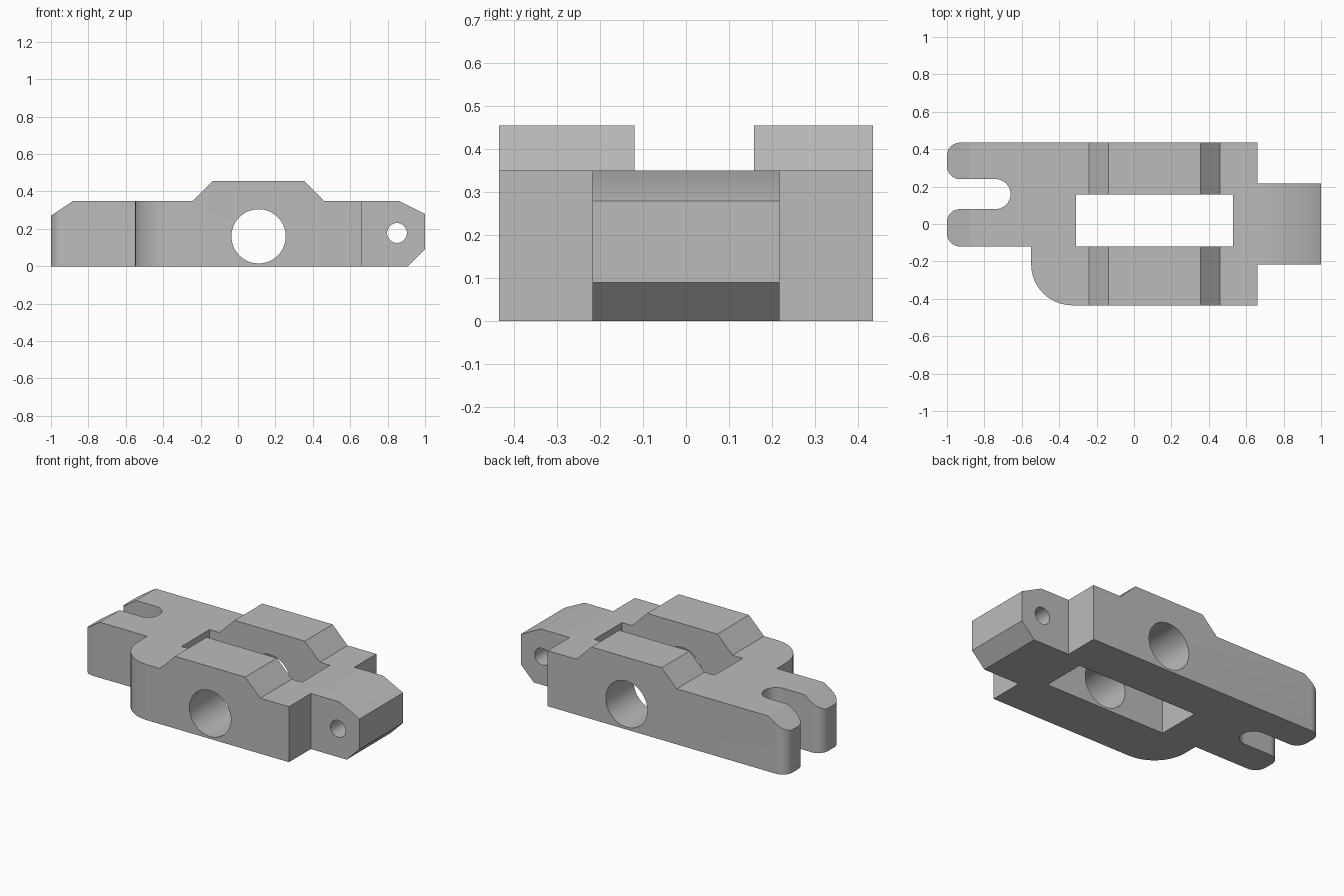
import bpy, bmesh, math
from mathutils import Vector

default = bpy.data.objects.get("Cube")
if default:
    bpy.data.objects.remove(default, do_unlink=True)

grey = bpy.data.materials.new("Cast grey")
grey.use_nodes = True
grey.diffuse_color = (0.5, 0.5, 0.5, 1)
grey.node_tree.nodes["Principled BSDF"].inputs["Base Color"].default_value = (0.5, 0.5, 0.5, 1)


def fillet(corners, steps=10):
    """Outline from (x, y, radius) right-angle corners."""
    pts = []
    for i, (x, y, r) in enumerate(corners):
        p = Vector((x, y))
        if not r:
            pts.append(p)
            continue
        a = (Vector(corners[i - 1][:2]) - p).normalized() * r
        b = (Vector(corners[(i + 1) % len(corners)][:2]) - p).normalized() * r
        for k in range(steps + 1):
            t = k / steps * math.pi / 2
            pts.append(p + a * (1 - math.sin(t)) + b * (1 - math.cos(t)))
    return [p for i, p in enumerate(pts) if (p - pts[i - 1]).length > 0.0001]


def circle(x, z, r, n=64):
    return [(x + r * math.cos(i * math.tau / n), z + r * math.sin(i * math.tau / n)) for i in range(n)]


def prism(name, outline, lo, hi, along_y=False):
    """Extrude an outline along z, or along y when it lies in the x-z plane."""
    bm = bmesh.new()
    place = (lambda p: (p[0], lo, p[1])) if along_y else (lambda p: (p[0], p[1], lo))
    face = bm.faces.new([bm.verts.new(place(p)) for p in outline])
    ext = bmesh.ops.extrude_face_region(bm, geom=[face])
    step = (0, hi - lo, 0) if along_y else (0, 0, hi - lo)
    bmesh.ops.translate(bm, vec=step, verts=[v for v in ext["geom"] if isinstance(v, bmesh.types.BMVert)])
    bmesh.ops.recalc_face_normals(bm, faces=bm.faces)
    mesh = bpy.data.meshes.new(name)
    bm.to_mesh(mesh)
    bm.free()
    mesh.materials.append(grey)
    obj = bpy.data.objects.new(name, mesh)
    bpy.context.collection.objects.link(obj)
    return obj


def combine(target, tool, operation):
    mod = target.modifiers.new(tool.name, "BOOLEAN")
    mod.operation, mod.solver, mod.object = operation, "EXACT", tool
    bpy.context.view_layer.objects.active = target
    bpy.ops.object.modifier_apply(modifier=mod.name)
    bpy.data.objects.remove(tool, do_unlink=True)


# Plan outline: body, narrow tongue, forked end and large rounded corner
tip = 0.07
plan = fillet([
    (-0.55, -0.435, 0.22), (0.66, -0.435, 0), (0.66, -0.217, 0), (1, -0.217, 0),
    (1, 0.217, 0), (0.66, 0.217, 0), (0.66, 0.435, 0), (-1, 0.435, tip),
    (-1, 0.24, tip), (-0.66, 0.24, 0.08), (-0.66, 0.08, 0.08), (-1, 0.08, tip),
    (-1, -0.12, tip), (-0.55, -0.12, 0)])
body = prism("bracket_body", plan, -0.1, 0.6)

# Side profile: raised bearing block and chamfered ends
side = [(-1.12, 0), (0.91, 0), (1.1, 0.19), (1.1, 0.23), (0.86, 0.35), (0.46, 0.35),
        (0.355, 0.455), (-0.135, 0.455), (-0.24, 0.35), (-0.88, 0.35), (-1.12, 0.19)]
combine(body, prism("side_profile", side, -0.6, 0.6, True), "INTERSECT")

# Window through the middle
window = [(-0.31, -0.12), (0.53, -0.12), (0.53, 0.158), (-0.31, 0.158)]
combine(body, prism("window_cutter", window, -0.2, 0.7), "DIFFERENCE")

# Cross bores: main bearing and tongue pin hole
for name, x, z, r in (("bearing_bore", 0.11, 0.16, 0.145), ("pin_bore", 0.85, 0.178, 0.053)):
    combine(body, prism(name, circle(x, z, r), -0.7, 0.7, True), "DIFFERENCE")

for obj in bpy.context.selected_objects:
    obj.select_set(False)
body.select_set(True)
bpy.context.view_layer.objects.active = body
bpy.ops.object.shade_smooth_by_angle(angle=math.radians(30))
